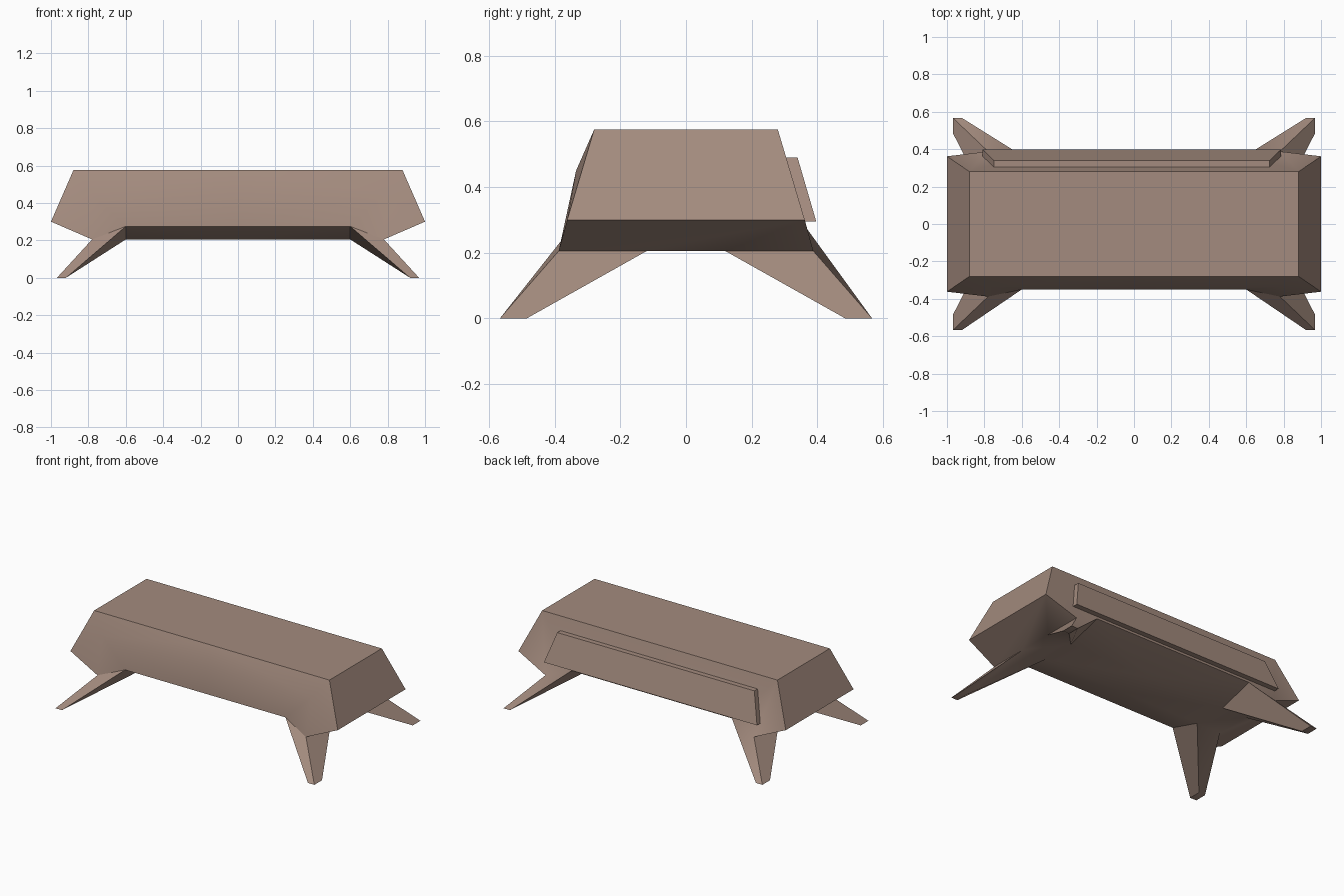
import bpy, bmesh
from math import radians

if "Cube" in bpy.data.objects:
    bpy.data.objects.remove(bpy.data.objects["Cube"])

mat = bpy.data.materials.new("warm_brown")
mat.diffuse_color = (0.37, 0.26, 0.21, 1)
mat.use_nodes = True
mat.node_tree.nodes["Principled BSDF"].inputs["Base Color"].default_value = mat.diffuse_color


def make_object(name, bm, smooth=False):
    bmesh.ops.recalc_face_normals(bm, faces=bm.faces[:])
    mesh = bpy.data.meshes.new(name)
    bm.to_mesh(mesh)
    bm.free()
    mesh.materials.append(mat)
    obj = bpy.data.objects.new(name, mesh)
    bpy.context.collection.objects.link(obj)
    if smooth:
        bpy.context.view_layer.objects.active = obj
        obj.select_set(True)
        bpy.ops.object.shade_smooth_by_angle(angle=radians(32))
        obj.select_set(False)
    return obj


def build_half(points, faces):
    """Right half from named points, then mirrored across x = 0.
    A trailing 0 in a name means that point moved onto the centre plane."""
    bm = bmesh.new()
    verts = {}

    def vert(key):
        if key not in verts:
            x, y, z = points[key.rstrip("0")]
            verts[key] = bm.verts.new((0 if key.endswith("0") else x, y, z))
        return verts[key]

    for face in faces:
        bm.faces.new([vert(k) for k in face.split()])
    bmesh.ops.mirror(bm, geom=bm.verts[:] + bm.edges[:] + bm.faces[:],
                     axis='X', merge_dist=0.0001)
    bmesh.ops.remove_doubles(bm, verts=bm.verts[:], dist=0.0005)
    return bm


# Body with splayed legs drawn out of its lower corners (f = front, b = back)
pts = {"bulgef": (0.78, -0.335, 0.45)}
for s, k in ((-1, "f"), (1, "b")):
    pts.update({
        "top" + k: (0.88, s * 0.28, 0.575),
        "end" + k: (1.0, s * 0.362, 0.30),
        "corner" + k: (0.78, s * 0.388, 0.205),
        "under" + k: (0.78, s * 0.12, 0.205),
        "mid" + k: (0.60, s * (0.35 if s < 0 else 0.367), 0.275),
        "deep" + k: (0.60, s * 0.12, 0.205),
        "foot_a" + k: (0.92, s * 0.567, 0.0),
        "foot_b" + k: (0.968, s * 0.567, 0.0),
        "foot_c" + k: (0.968, s * 0.485, 0.0),
        "foot_d" + k: (0.92, s * 0.485, 0.0),
    })

faces = [
    # top, end and flat underside
    "topf topb topb0 topf0",
    "topf endf endb topb",
    "endf cornerf underf underb cornerb endb",
    "deepf underf underb deepb deepb0 deepf0",
    # softly bulging front
    "topf0 topf bulgef bulgef0",
    "topf endf bulgef",
    "endf cornerf bulgef",
    "bulgef cornerf midf",
    "bulgef midf midf0 bulgef0",
    # flat back
    "topb0 topb midb midb0",
    "topb endb cornerb midb",
]
for k in "fb":
    faces.append(f"mid{k} deep{k} deep{k}0 mid{k}0")  # raised lower edge
    root = [n + k for n in ("mid", "corner", "under", "deep")]
    foot = ["foot_" + n + k for n in "abcd"]
    faces.append(" ".join(foot))
    for i in range(4):
        j = (i + 1) % 4
        faces.append(f"{root[i]} {root[j]} {foot[j]} {foot[i]}")

make_object("body_and_legs", build_half(pts, faces), smooth=True)

# Raised trapezoid panel on the back
panel = {
    "ti": (0.737, 0.302, 0.49), "to": (0.737, 0.34, 0.49),
    "bo": (0.797, 0.397, 0.295), "bi": (0.797, 0.36, 0.295),
}
panel_faces = ["ti to bo bi"]
for a, b in (("ti", "to"), ("to", "bo"), ("bo", "bi"), ("bi", "ti")):
    panel_faces.append(f"{a} {b} {b}0 {a}0")
panel_obj = make_object("back_panel", build_half(panel, panel_faces))
panel_obj.location.x = -0.012
